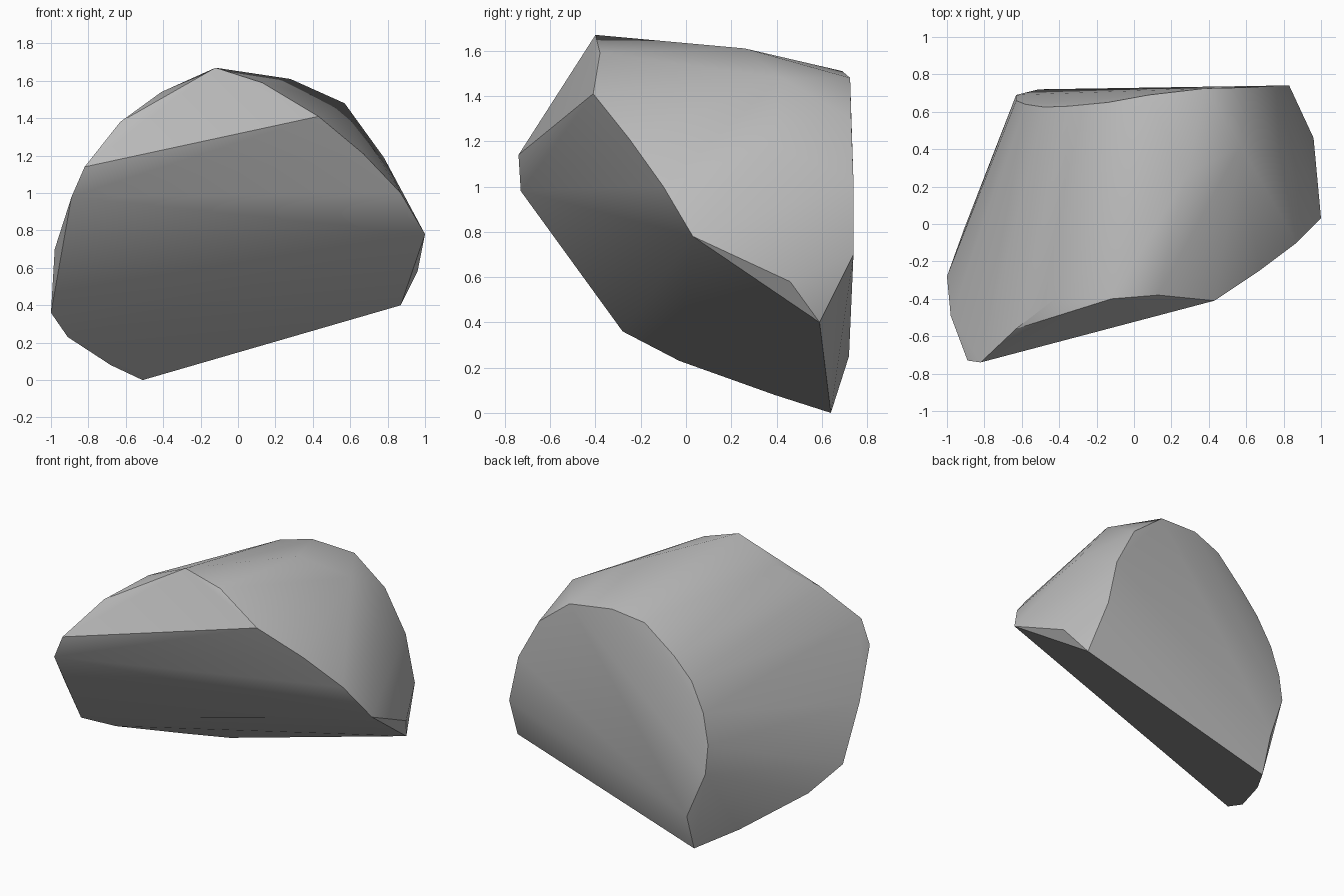
import bpy
import bmesh
import math

# Remove the default object
default_cube = bpy.data.objects.get("Cube")
if default_cube:
    bpy.data.objects.remove(default_cube, do_unlink=True)


def make_material(name, value):
    material = bpy.data.materials.new(name)
    material.use_nodes = True
    colour = (value, value, value, 1)
    material.diffuse_color = colour
    shader = next(node for node in material.node_tree.nodes
                  if node.type == "BSDF_PRINCIPLED")
    shader.inputs["Base Color"].default_value = colour
    return material


def stone_from_rims(name, rims, material, sharp_angle):
    """Wrap a convex skin around the chipped rims of a stone."""
    bm = bmesh.new()
    for rim in rims:
        for point in rim:
            bm.verts.new(point)
    result = bmesh.ops.convex_hull(bm, input=bm.verts[:])
    leftover = {item for key in ("geom_interior", "geom_unused")
                for item in result[key]
                if isinstance(item, bmesh.types.BMVert)}
    bmesh.ops.delete(bm, geom=list(leftover), context="VERTS")
    bmesh.ops.recalc_face_normals(bm, faces=bm.faces[:])
    mesh = bpy.data.meshes.new(name)
    bm.to_mesh(mesh)
    bm.free()
    mesh.materials.append(material)
    stone = bpy.data.objects.new(name, mesh)
    bpy.context.collection.objects.link(stone)

    # Soft rounded sides with crisp chipped edges
    bpy.ops.object.select_all(action="DESELECT")
    stone.select_set(True)
    bpy.context.view_layer.objects.active = stone
    bpy.ops.object.shade_smooth_by_angle(angle=math.radians(sharp_angle))
    return stone


# Rim of the sloping chip at the upper front
front_chip = [(-.82, -.74, 1.14), (-.63, -.56, 1.38), (-.12, -.4, 1.67),
              (.13, -.38, 1.59), (.43, -.41, 1.41)]

# Rim of the large flat break under the front
lower_break = [(.67, -.25, 1.21), (.87, -.1, 1), (1, .03, .78),
               (.87, .59, .4), (-.51, .64, 0), (-.68, .39, .08),
               (-.91, -.03, .23), (-1, -.28, .36), (-.98, -.49, .7),
               (-.89, -.73, .98)]

# Rim of the round break at the back
back_break = [(.83, .74, .7), (.76, .74, 1.02), (.61, .73, 1.3),
              (.38, .725, 1.48), (.08, .69, 1.51), (-.14, .65, 1.46),
              (-.35, .63, 1.28), (-.48, .625, 1.14), (-.58, .64, .95),
              (-.63, .66, .75), (-.63, .69, .56), (-.51, .72, .25)]

# Swell of the rounded top and side between the breaks
shoulder = [(-.41, -.39, 1.54), (.28, .26, 1.61), (.57, .42, 1.48),
            (.78, .38, 1.19), (.96, .46, .58)]

grey = make_material("stone grey", .5)
stone_from_rims("rock", [front_chip, lower_break, back_break, shoulder],
                grey, 30)
